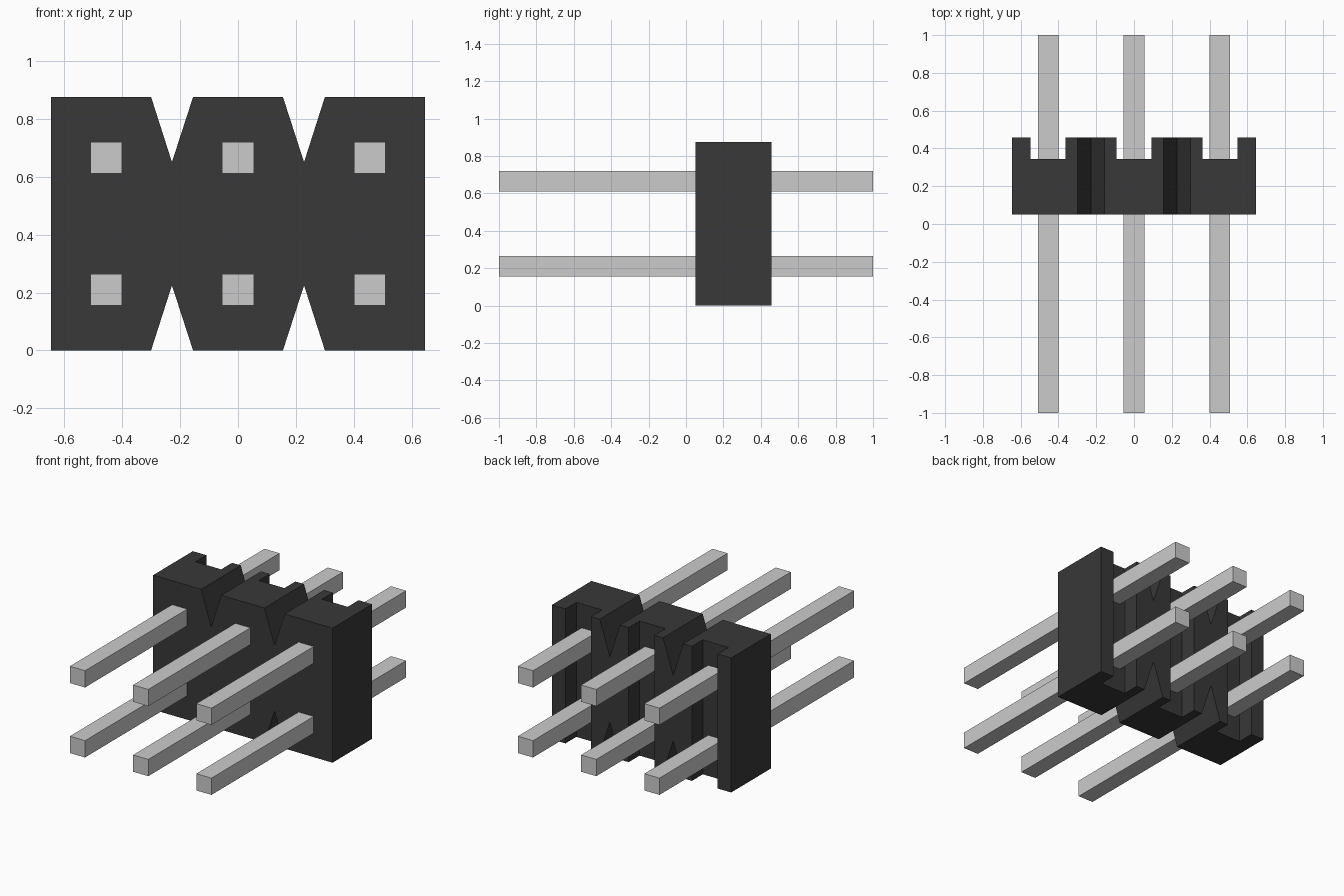
import bpy, bmesh
from mathutils import Matrix

if "Cube" in bpy.data.objects:
    bpy.data.objects.remove(bpy.data.objects["Cube"])

PITCH, PIN = 0.455, 0.109
HALF_W, HEIGHT = 0.645, 0.875
Y_FRONT, Y_BACK, Y_CHANNEL = 0.05, 0.457, 0.345


def new_object(name, bm):
    bmesh.ops.recalc_face_normals(bm, faces=bm.faces)
    mesh = bpy.data.meshes.new(name)
    bm.to_mesh(mesh)
    bm.free()
    obj = bpy.data.objects.new(name, mesh)
    bpy.context.collection.objects.link(obj)
    return obj


def add_box(bm, center, size):
    bmesh.ops.create_cube(bm, size=1, matrix=Matrix.Translation(center) @ Matrix.Diagonal((*size, 1)))


# Housing: notched outline extruded front to back
notch = [(-0.30, 0), (-0.228, 0.225), (-0.155, 0)]
bottom = [(-HALF_W, 0)] + notch + [(-x, z) for x, z in reversed(notch)] + [(HALF_W, 0)]
outline = bottom + [(x, HEIGHT - z) for x, z in reversed(bottom)]
bm = bmesh.new()
face = bm.faces.new([bm.verts.new((x, Y_FRONT, z)) for x, z in outline])
ext = bmesh.ops.extrude_face_region(bm, geom=[face])
verts = [v for v in ext["geom"] if isinstance(v, bmesh.types.BMVert)]
bmesh.ops.translate(bm, verts=verts, vec=(0, Y_BACK - Y_FRONT, 0))
housing = new_object("housing", bm)

# Vertical channels cut into the back of the housing
bm = bmesh.new()
for col in (-1, 0, 1):
    add_box(bm, (col * PITCH, Y_CHANNEL + 0.15, HEIGHT / 2), (0.185, 0.3, HEIGHT + 0.4))
cutter = new_object("channel_cutter", bm)
cutter.hide_render = True
mod = housing.modifiers.new("channels", "BOOLEAN")
mod.operation, mod.solver, mod.object = "DIFFERENCE", "EXACT", cutter
bpy.context.view_layer.objects.active = housing
bpy.ops.object.modifier_apply(modifier=mod.name)
bpy.data.objects.remove(cutter)

# Dark plastic
plastic = bpy.data.materials.new("dark_plastic")
plastic.diffuse_color = (0.04, 0.04, 0.04, 1)
plastic.use_nodes = True
plastic.node_tree.nodes["Principled BSDF"].inputs["Base Color"].default_value = plastic.diffuse_color
housing.data.materials.clear()
housing.data.materials.append(plastic)

# Two rows of three square pins
for row, z in (("lower", 0.21), ("upper", 0.665)):
    for side, col in (("left", -1), ("middle", 0), ("right", 1)):
        bm = bmesh.new()
        add_box(bm, (col * PITCH, 0, z), (PIN, 2, PIN))
        new_object(f"{row}_{side}_pin", bm)
